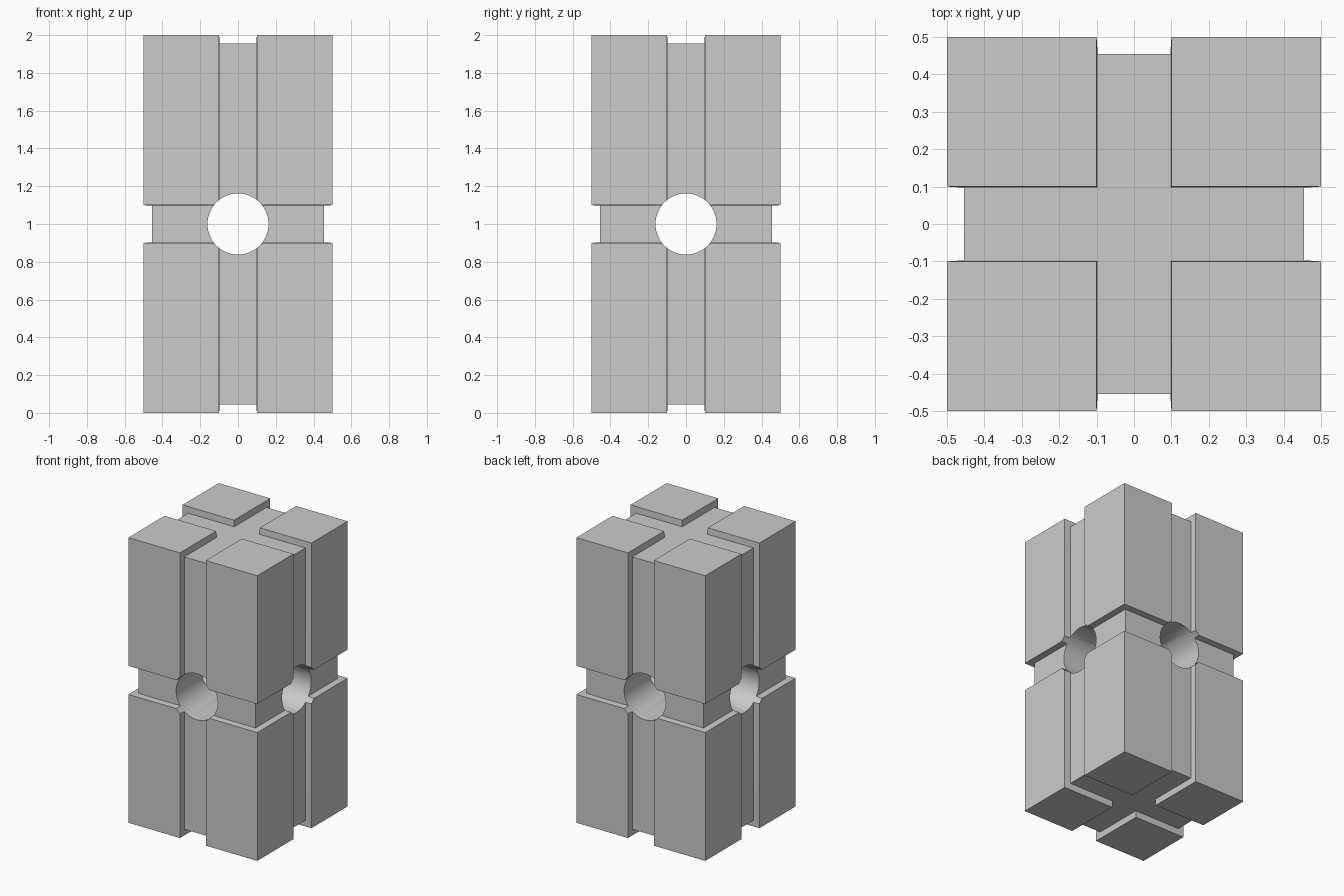
import bpy, bmesh, math
from mathutils import Vector

if "Cube" in bpy.data.objects:
    bpy.data.objects.remove(bpy.data.objects["Cube"])

GAP, INNER, DEPTH, RADIUS = 0.1, 0.097, 0.045, 0.162
HALF = Vector((0.5, 0.5, 1.0))

# Grooved block: slice a box beside each centre line, then sink the cross bands
bm = bmesh.new()
bmesh.ops.create_cube(bm, size=1)
for v in bm.verts:
    v.co.z *= 2
for axis in range(3):
    for side in (-1, 1):
        n = Vector((0, 0, 0))
        n[axis] = 1
        bmesh.ops.bisect_plane(bm, geom=bm.verts[:] + bm.edges[:] + bm.faces[:],
                               plane_co=n * side * GAP, plane_no=n)
bands = [f for f in bm.faces
         if any(abs(c) < GAP * 0.9 for c in f.calc_center_median())]
ret = bmesh.ops.extrude_face_region(bm, geom=bands)
old = [f for f in bands if f.is_valid]
if old:
    bmesh.ops.delete(bm, geom=old, context='FACES')
for v in [g for g in ret["geom"] if isinstance(g, bmesh.types.BMVert)]:
    for i in range(3):
        size = INNER if abs(v.co[i]) < 0.3 else HALF[i] - DEPTH
        v.co[i] = math.copysign(size, v.co[i])
bmesh.ops.recalc_face_normals(bm, faces=bm.faces)
for v in bm.verts:
    v.co.z += 1
mesh = bpy.data.meshes.new("grooved_block")
bm.to_mesh(mesh)
bm.free()
block = bpy.data.objects.new("grooved_block", mesh)
bpy.context.collection.objects.link(block)

# Two crossing round holes through the middle
for name, rot in (("hole_cutter_y", (math.pi / 2, 0, 0)),
                  ("hole_cutter_x", (0, math.pi / 2, 0))):
    bpy.ops.mesh.primitive_cylinder_add(vertices=32, radius=RADIUS, depth=1.4,
                                        location=(0, 0, 1), rotation=rot)
    cutter = bpy.context.object
    cutter.name = name
    cutter.hide_render = True
    bpy.ops.object.select_all(action='DESELECT')
    bpy.context.view_layer.objects.active = block
    block.select_set(True)
    mod = block.modifiers.new(name, 'BOOLEAN')
    mod.operation = 'DIFFERENCE'
    mod.solver = 'EXACT'
    mod.object = cutter
    bpy.ops.object.modifier_apply(modifier=mod.name)
    bpy.data.objects.remove(cutter, do_unlink=True)

bpy.ops.object.shade_smooth_by_angle(angle=math.radians(30))
